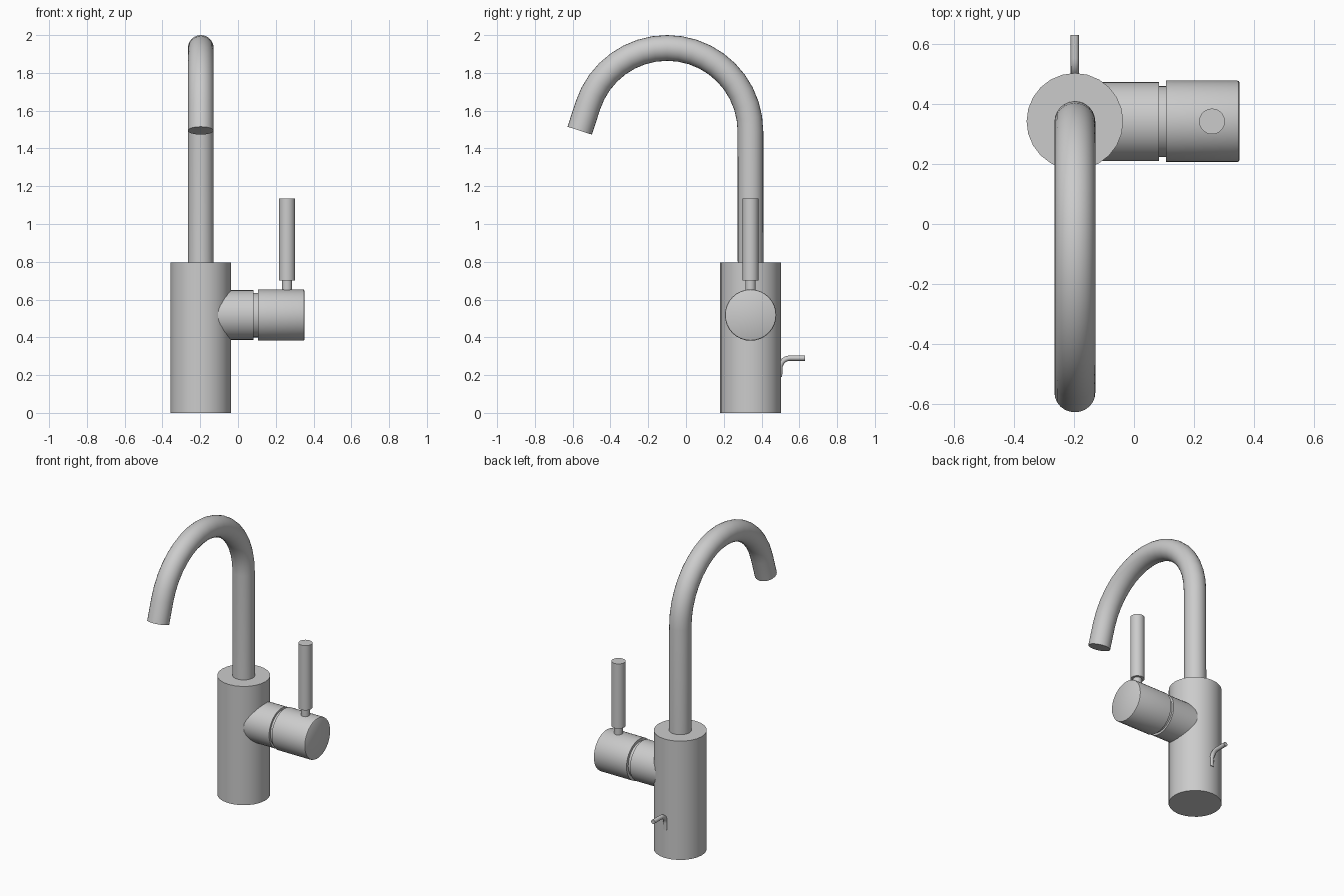
import bpy, bmesh
from math import sin, cos, pi, radians
from mathutils import Vector

if "Cube" in bpy.data.objects:
    bpy.data.objects.remove(bpy.data.objects["Cube"])

X, Y = -0.197, 0.342      # main vertical axis of the tap
HZ = 0.518                # height of the side valve axis


def finish(name, bm):
    bmesh.ops.recalc_face_normals(bm, faces=bm.faces[:])
    mesh = bpy.data.meshes.new(name)
    bm.to_mesh(mesh)
    bm.free()
    ob = bpy.data.objects.new(name, mesh)
    bpy.context.collection.objects.link(ob)
    bpy.ops.object.select_all(action='DESELECT')
    ob.select_set(True)
    bpy.context.view_layer.objects.active = ob
    bpy.ops.object.shade_smooth_by_angle(angle=radians(35))
    return ob


def skin(name, rings):
    """Join rings of points into a closed tube with capped ends."""
    bm = bmesh.new()
    loops = [[bm.verts.new(p) for p in ring] for ring in rings]
    n = len(loops[0])
    for a, b in zip(loops, loops[1:]):
        for i in range(n):
            j = (i + 1) % n
            bm.faces.new((a[i], a[j], b[j], b[i]))
    bm.faces.new(loops[0])
    bm.faces.new(loops[-1])
    return finish(name, bm)


def lathe(name, origin, axis, profile, n):
    """Turn a (distance, radius) profile about an axis: 'X' or 'Z'."""
    w, u = (Vector((1, 0, 0)), Vector((0, 0, 1))) if axis == 'X' else (Vector((0, 0, 1)), Vector((1, 0, 0)))
    v, o = w.cross(u), Vector(origin)
    return skin(name, [[o + w * d + (u * cos(2 * pi * i / n) + v * sin(2 * pi * i / n)) * r
                        for i in range(n)] for d, r in profile])


def sweep(name, path, r, n):
    """Sweep a circle along (y, z, heading) points in the plane x = X."""
    rings = []
    for y, z, a in path:
        side = Vector((0, -sin(a), cos(a)))
        c = Vector((X, y, z))
        rings.append([c + (side * cos(2 * pi * i / n) + Vector((1, 0, 0)) * sin(2 * pi * i / n)) * r
                      for i in range(n)])
    return skin(name, rings)


# Upright cylindrical body
lathe("body", (X, Y, 0), 'Z', [(0, 0.161), (0.795, 0.161)], 24)

# Gooseneck spout: straight riser, 162 degree bend, straight outlet
R, cy, cz, end = 0.441, -0.1, 1.491, radians(162)
path = [(Y, 0.78, pi / 2)]
for i in range(19):
    t = end * i / 18
    path.append((cy + R * cos(t), cz + R * sin(t), t + pi / 2))
y, z, a = path[-1]
path.append((y + 0.14 * cos(a), z + 0.14 * sin(a), a))
sweep("spout", path, 0.068, 24)

# Side valve: stem, recessed gap and rounded cap in one turned profile
lathe("valve", (0, Y, HZ), 'X',
      [(X, 0.132), (0.083, 0.132), (0.083, 0.118), (0.106, 0.118), (0.106, 0.136),
       (0.343, 0.136), (0.349, 0.134), (0.352, 0.129)], 32)

# Lever with a thin neck
lathe("lever", (0.26, Y, 0), 'Z',
      [(0.62, 0.027), (0.702, 0.027), (0.702, 0.043), (1.135, 0.043)], 20)

# Small bent hook at the back
hook = [(0.495, 0.19, pi / 2), (0.497, 0.235, pi / 2)]
for i in range(1, 8):
    t = pi / 2 * i / 7
    hook.append((0.552 - 0.055 * cos(t), 0.235 + 0.055 * sin(t), pi / 2 - t))
hook.append((0.63, 0.29, 0))
sweep("back_hook", hook, 0.014, 12)
